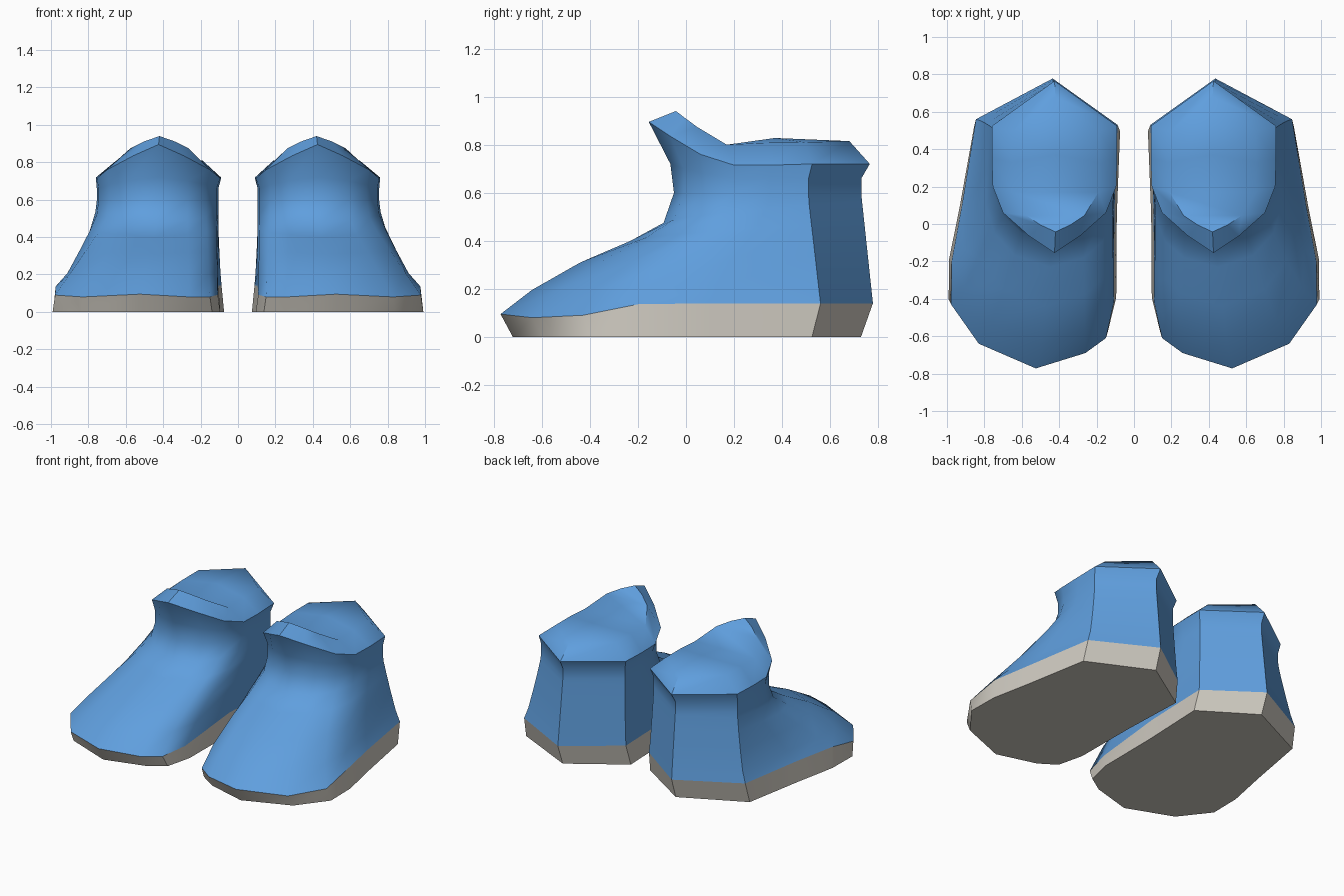
import bpy
import math

if "Cube" in bpy.data.objects:
    bpy.data.objects.remove(bpy.data.objects["Cube"])


def material(name, rgb):
    m = bpy.data.materials.new(name)
    m.diffuse_color = (*rgb, 1)
    m.use_nodes = True
    m.node_tree.nodes["Principled BSDF"].inputs["Base Color"].default_value = m.diffuse_color
    return m


BLUE = material("boot blue", (0.115, 0.345, 0.73))
GREY = material("sole warm grey", (0.62, 0.59, 0.53))

# Footprint of the boot on +x: toe, outer side, heel, inner side
FOOT = [(.525, -.772), (.83, -.64), (.978, -.43), (.975, -.2), (.92, .1), (.845, .56),
        (.435, .778),
        (.088, .53), (.105, .05), (.108, -.42), (.15, -.61), (.26, -.69)]


def mirrored_ring(half, cx):
    """Close a toe-to-heel half ring by reflecting it across x = cx."""
    back = [(2 * cx - p[0], *p[1:]) for p in half[-2:0:-1]]
    return half + back


# Ankle, collar and rim rings
ANKLE = mirrored_ring([(.43, -.05), (.59, -.01), (.69, .08), (.745, .2), (.755, .35),
                       (.75, .51), (.43, .73)], .43)
COLLAR = mirrored_ring([(.425, -.155, .895), (.56, -.065, .835), (.70, .06, .76),
                        (.755, .2, .715), (.76, .35, .715), (.758, .525, .72),
                        (.425, .765, .72)], .425)
RIM = mirrored_ring([(.42, -.042, .94), (.5, -.005, .912), (.575, .045, .875),
                     (.65, .17, .80), (.652, .33, .808), (.65, .495, .81),
                     (.42, .68, .815)], .42)


def welt_height(p):
    if p[1] < -.75:
        return .095
    t = min(max((p[1] + .48) / .3, 0), 1)
    return .08 + .06 * t


def blend_ring(f, z_front):
    """Ring between footprint and ankle; height runs from front to heel."""
    ring = []
    fx = f ** .75
    for i, (a, b) in enumerate(zip(FOOT, ANKLE)):
        t = min(i, 12 - i) / 6
        ring.append((a[0] + (b[0] - a[0]) * fx, a[1] + (b[1] - a[1]) * f,
                     z_front + (.14 + .45 * f - z_front) * t))
    return ring


def build(name, rings, extra_verts, caps, mat, side, angle):
    n = 12
    verts = [(p[0] * side, p[1], p[2]) for r in rings + [extra_verts] for p in r]
    faces = [(k * n + i, k * n + (i + 1) % n, (k + 1) * n + (i + 1) % n, (k + 1) * n + i)
             for k in range(len(rings) - 1) for i in range(n)] + caps
    if side < 0:
        faces = [tuple(reversed(f)) for f in faces]
    me = bpy.data.meshes.new(name)
    me.from_pydata(verts, [], faces)
    me.materials.append(mat)
    ob = bpy.data.objects.new(name, me)
    bpy.context.collection.objects.link(ob)
    bpy.ops.object.select_all(action='DESELECT')
    ob.select_set(True)
    bpy.context.view_layer.objects.active = ob
    bpy.ops.object.shade_smooth_by_angle(angle=math.radians(angle))


welt = [(x, y, welt_height((x, y))) for x, y in FOOT]
ground = [(.54 + (x - .54) * 1.03, .015 + (y - .015) * .935, 0) for x, y in FOOT]

# Upper: foot rings, ankle, neck, flared collar and rim
upper = [welt]
upper += [blend_ring(f, z) for f, z in ((.18, .195), (.46, .31), (.75, .40), (.94, .475), (1, .6))]
upper.append([(x, y - (.015 if i == 0 else 0), .66 + .06 * max(0, 1 - min(i, 12 - i) / 3))
              for i, (x, y) in enumerate(ANKLE)])
upper += [COLLAR, RIM]

# Filled opening: strips across the front slope, then a low crown at the back
b = 12 * (len(upper) - 1)
crown = b + 12
cap = [(b, b + 1, b + 11), (b + 1, b + 2, b + 10, b + 11), (b + 2, b + 3, b + 9, b + 10)]
cap += [(b + i, b + i + 1, crown) for i in range(3, 9)] + [(b + 9, b + 3, crown)]

for side, label in ((1, "left"), (-1, "right")):
    build(label + "_boot_upper", upper, [(.42, .37, .828)], cap, BLUE, side, 50)
    build(label + "_boot_sole", [ground, welt], [], [tuple(range(11, -1, -1))], GREY, side, 40)
